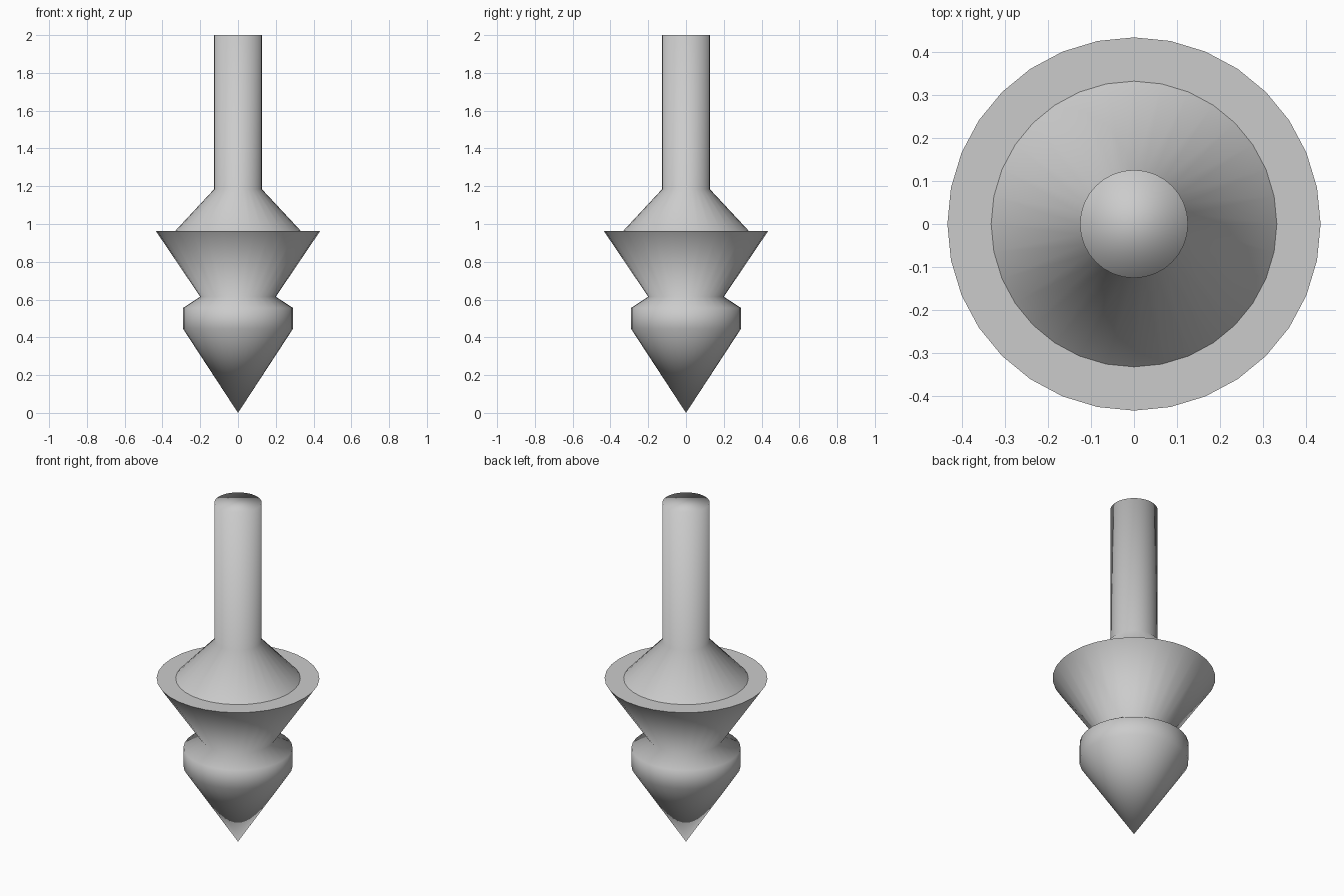
import bpy, math

if "Cube" in bpy.data.objects:
    bpy.data.objects.remove(bpy.data.objects["Cube"])

SIDES = 32


def lathe(name, profile, sharp_rows=()):
    """Revolve (radius, z) points around z; radius 0 gives a pole."""
    verts, rows, faces = [], [], []
    for r, z in profile:
        start = len(verts)
        if r == 0:
            verts.append((0, 0, z))
            rows.append([start] * SIDES)
        else:
            for i in range(SIDES):
                a = 2 * math.pi * i / SIDES
                verts.append((r * math.cos(a), r * math.sin(a), z))
            rows.append(list(range(start, start + SIDES)))
    for lo, hi in zip(rows, rows[1:]):
        for i in range(SIDES):
            j = (i + 1) % SIDES
            faces.append(list(dict.fromkeys((lo[i], lo[j], hi[j], hi[i]))))
    # close open ends with flat caps
    if profile[0][0] > 0:
        faces.append(rows[0][::-1])
    if profile[-1][0] > 0:
        faces.append(rows[-1])
    mesh = bpy.data.meshes.new(name)
    mesh.from_pydata(verts, [], faces)
    mesh.update()
    mesh.shade_smooth()
    sharp = [set(rows[k]) for k in sharp_rows]
    for e in mesh.edges:
        if any(set(e.vertices) <= s for s in sharp):
            e.use_edge_sharp = True
    obj = bpy.data.objects.new(name, mesh)
    bpy.context.collection.objects.link(obj)
    return obj


# Pointed tip, collar, neck, flared cup with flat rim, shoulder and stem
lathe("pointed_body_with_stem", [
    (0, 0), (0.291, 0.445), (0.291, 0.556), (0.20, 0.615),
    (0.435, 0.963), (0.333, 0.963), (0.126, 1.185), (0.126, 2.0),
], sharp_rows=(4, 5))
